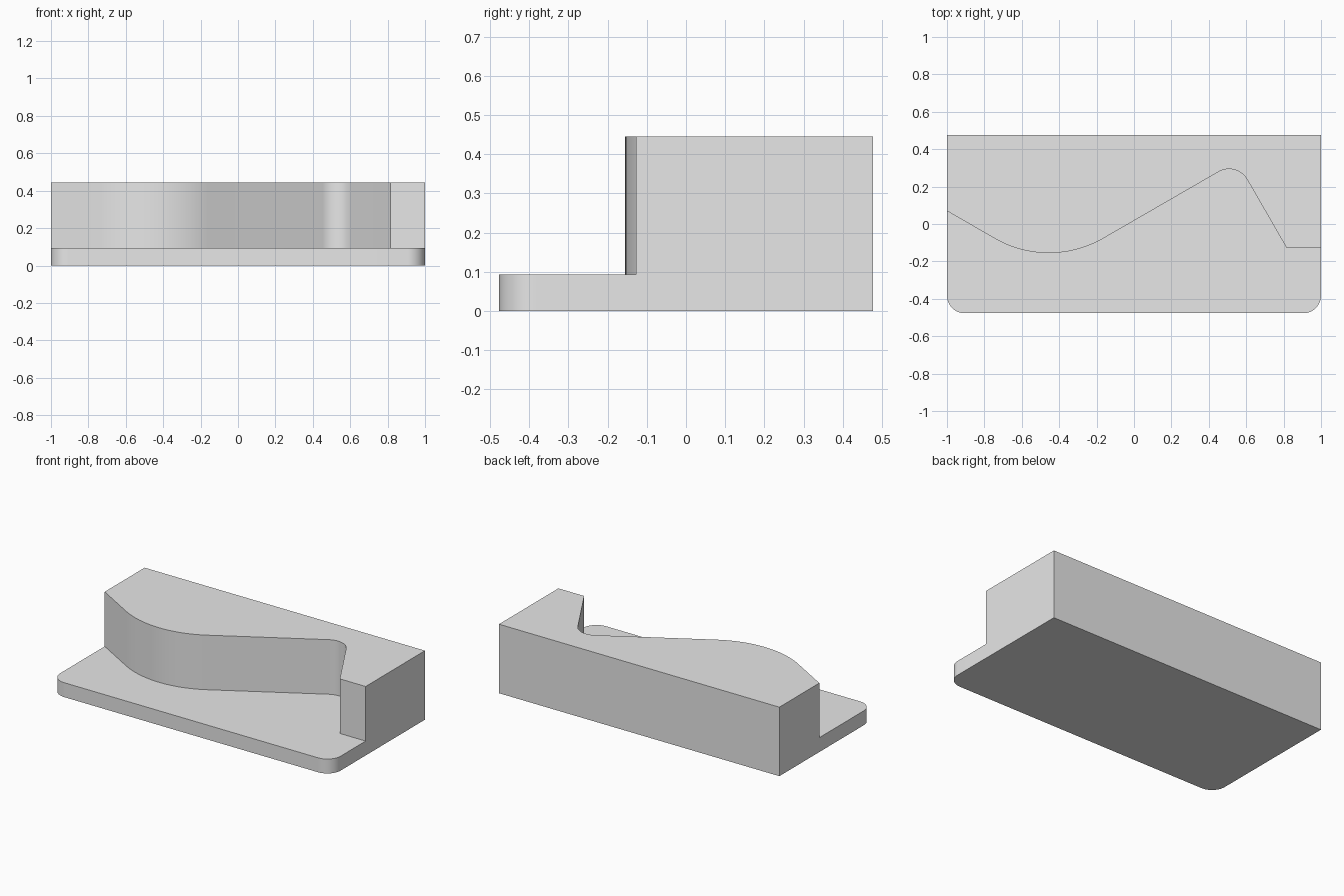
import bpy
import bmesh
import math
from mathutils import Vector

cube = bpy.data.objects.get("Cube")
if cube:
    bpy.data.objects.remove(cube, do_unlink=True)

PLATE_TOP = 0.093
BLOCK_TOP = 0.445
BACK = 0.477


def rounded(corners, steps=24):
    """Turn (x, y, radius) corners into an open path with tangent arcs."""
    path = []
    for i, (x, y, radius) in enumerate(corners):
        p = Vector((x, y))
        if radius == 0:
            path.append(p)
            continue
        a = (Vector(corners[i - 1][:2]) - p).normalized()
        b = (Vector(corners[i + 1][:2]) - p).normalized()
        half = a.angle(b) / 2
        centre = p + (a + b).normalized() * radius / math.sin(half)
        start = p + a * radius / math.tan(half) - centre
        end = p + b * radius / math.tan(half) - centre
        turn = start.angle(end)
        for k in range(steps + 1):
            t = k / steps
            path.append(centre + (start * math.sin((1 - t) * turn)
                                  + end * math.sin(t * turn)) / math.sin(turn))
    return path


# Curved front of the block, left to right in x
contour = rounded([(-1, 0.07, 0), (-0.455, -0.245, 0.58),
                   (0.549, 0.335, 0.112), (0.816, -0.128, 0), (1, -0.128, 0)])
# Front edge of the plate with rounded corners, right to left in x
front = rounded([(1, -0.128, 0), (1, -BACK, 0.095),
                 (-1, -BACK, 0.095), (-1, 0.07, 0)])[1:-1]
back = [Vector((1, BACK)), Vector((-1, BACK))]

bm = bmesh.new()


def layer(points, z):
    return [bm.verts.new((p.x, p.y, z)) for p in points]


def wall(low, high):
    for i in range(len(low) - 1):
        bm.faces.new((low[i], low[i + 1], high[i + 1], high[i]))


# Plate: underside, outer wall and the exposed floor
outline = [contour[0]] + front[::-1] + [contour[-1]] + back
bottom = layer(outline, 0)
middle = layer(outline, PLATE_TOP)
bm.faces.new(bottom[::-1])
wall(bottom + bottom[:1], middle + middle[:1])
edge = layer(contour[1:-1], PLATE_TOP)
last = len(front) + 1
bm.faces.new(middle[:last + 1] + edge[::-1])

# Block: curved front, sides, back and top
low = [middle[0]] + edge + middle[last:]
high = layer(contour + back, BLOCK_TOP)
wall(low + low[:1], high + high[:1])
bm.faces.new(high)
bmesh.ops.recalc_face_normals(bm, faces=bm.faces)

mesh = bpy.data.meshes.new("contoured_block")
bm.to_mesh(mesh)
bm.free()
block = bpy.data.objects.new("contoured_block", mesh)
bpy.context.collection.objects.link(block)

grey = bpy.data.materials.new("light_grey")
grey.use_nodes = True
colour = (0.8, 0.8, 0.8, 1)
grey.diffuse_color = colour
grey.node_tree.nodes["Principled BSDF"].inputs["Base Color"].default_value = colour
mesh.materials.append(grey)

bpy.ops.object.select_all(action="DESELECT")
block.select_set(True)
bpy.context.view_layer.objects.active = block
bpy.ops.object.shade_smooth_by_angle(angle=math.radians(25))
